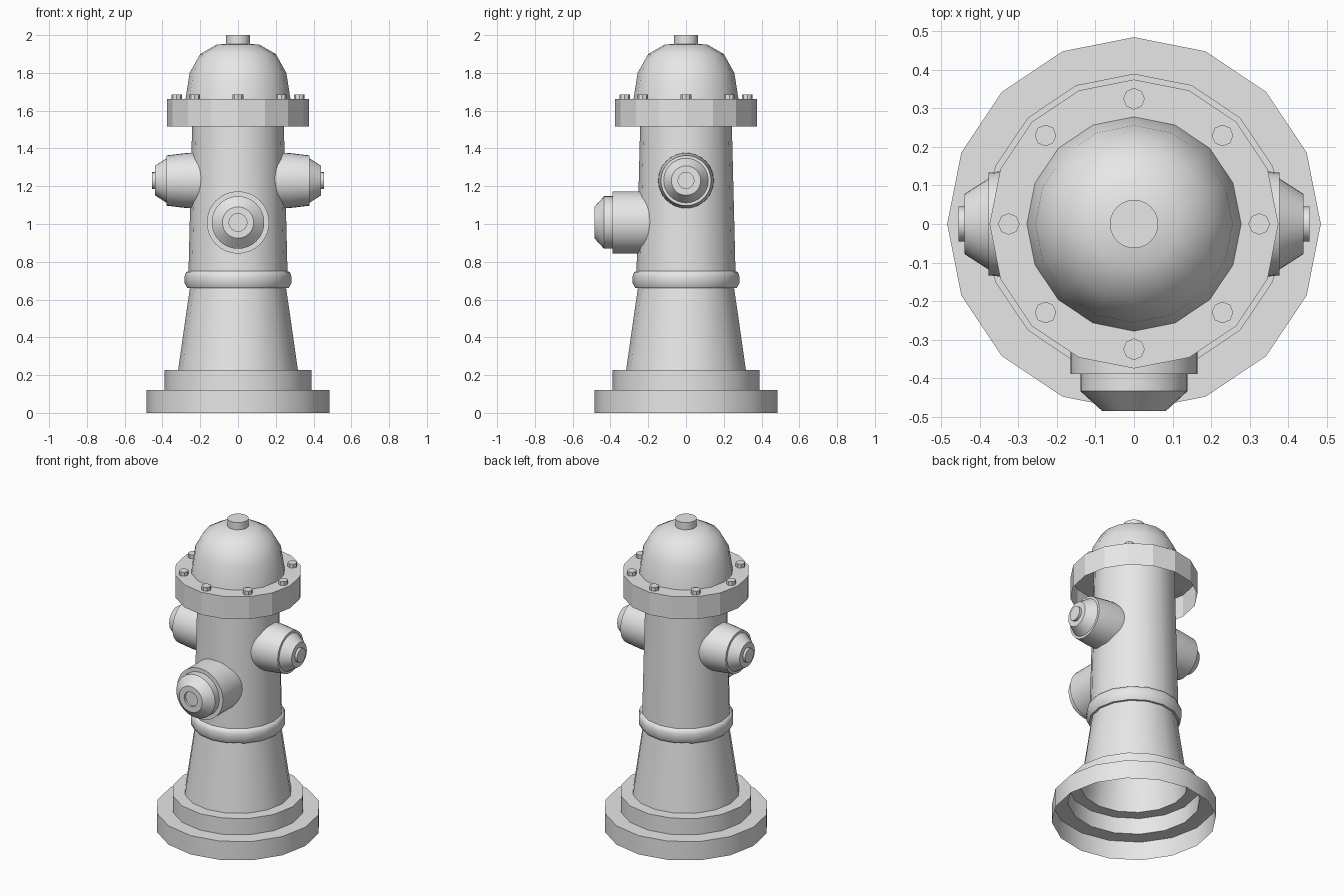
import bpy, bmesh, math
from mathutils import Matrix, Vector

cube = bpy.data.objects.get("Cube")
if cube:
    bpy.data.objects.remove(cube, do_unlink=True)

metal = bpy.data.materials.new("plain grey")
metal.use_nodes = True
grey = (0.8, 0.8, 0.8, 1)
metal.diffuse_color = grey
metal.node_tree.nodes["Principled BSDF"].inputs["Base Color"].default_value = grey


def lathe(name, profile, sides=16, place=Matrix(), smooth=35):
    """Revolve (radius, height) points about z; radius 0 closes the end."""
    bm = bmesh.new()
    rings = []
    for r, z in profile:
        count = sides if r > 0 else 1
        rings.append([bm.verts.new(place @ Vector((
            r * math.cos(math.tau * i / sides),
            r * math.sin(math.tau * i / sides), z))) for i in range(count)])
    for low, high in zip(rings, rings[1:]):
        for i in range(sides):
            j = (i + 1) % sides
            if len(high) == 1:
                bm.faces.new((low[i], low[j], high[0]))
            else:
                bm.faces.new((low[i], low[j], high[j], high[i]))
    mesh = bpy.data.meshes.new(name)
    bm.to_mesh(mesh)
    bm.free()
    mesh.materials.append(metal)
    obj = bpy.data.objects.new(name, mesh)
    bpy.context.collection.objects.link(obj)
    if smooth:
        bpy.ops.object.select_all(action='DESELECT')
        obj.select_set(True)
        bpy.context.view_layer.objects.active = obj
        bpy.ops.object.shade_smooth_by_angle(angle=math.radians(smooth))
    return obj


# Hollow stepped foot, open underneath
lathe("stepped_base", [(0.485, 0), (0.485, 0.122), (0.39, 0.122),
                       (0.39, 0.228), (0.317, 0.228)])

# Flared skirt, rounded band and tapering barrel
lathe("skirt", [(0.317, 0.228), (0.255, 0.66)])
lathe("band", [(0.255, 0.66), (0.268, 0.66), (0.282, 0.686), (0.282, 0.725),
               (0.275, 0.745), (0.262, 0.752)], smooth=50)
lathe("barrel", [(0.262, 0.752), (0.243, 1.515), (0.24, 1.661)])

# Faceted collar, open underneath, with the dome and its top nut
lathe("collar", [(0.375, 1.515), (0.375, 1.661), (0.24, 1.661)], smooth=0)
lathe("dome", [(0.278, 1.661), (0.256, 1.8), (0.2, 1.9), (0.112, 1.95),
               (0, 1.957)], smooth=50)
lathe("top_nut", [(0.063, 1.94), (0.063, 2.0), (0, 2.0)], sides=24)

# Ring of bolts on the collar
for k in range(8):
    spot = Matrix.Rotation(k * math.tau / 8, 4, 'Z') @ Matrix.Translation((0.325, 0, 1.66))
    lathe(f"collar_bolt_{k + 1}", [(0.028, 0), (0.028, 0.026), (0, 0.026)],
          sides=8, place=spot, smooth=0)

# Matching side outlets: tapered pipe, conical cap, small nut
for side, sign in (("left", 1), ("right", -1)):
    place = Matrix.Translation((0, 0, 1.23)) @ Matrix.Rotation(sign * math.pi / 2, 4, 'Y')
    lathe(f"{side}_outlet", [(0.148, 0.19), (0.146, 0.27), (0.133, 0.378), (0.118, 0.378)],
          sides=32, place=place)
    lathe(f"{side}_outlet_cap", [(0.118, 0.378), (0.078, 0.44), (0, 0.44)],
          sides=32, place=place)
    lathe(f"{side}_outlet_nut", [(0.045, 0.43), (0.045, 0.456), (0, 0.456)],
          sides=16, place=place)

# Larger front outlet with a stepped cap and shallow socket
front = Matrix.Translation((0, 0, 1.008)) @ Matrix.Rotation(math.pi / 2, 4, 'X')
lathe("front_outlet", [(0.165, 0.19), (0.165, 0.39), (0.139, 0.39)],
      sides=32, place=front)
lathe("front_outlet_cap", [(0.139, 0.39), (0.139, 0.434), (0.083, 0.485),
                           (0.047, 0.485), (0.047, 0.47), (0, 0.47)],
      sides=32, place=front)
